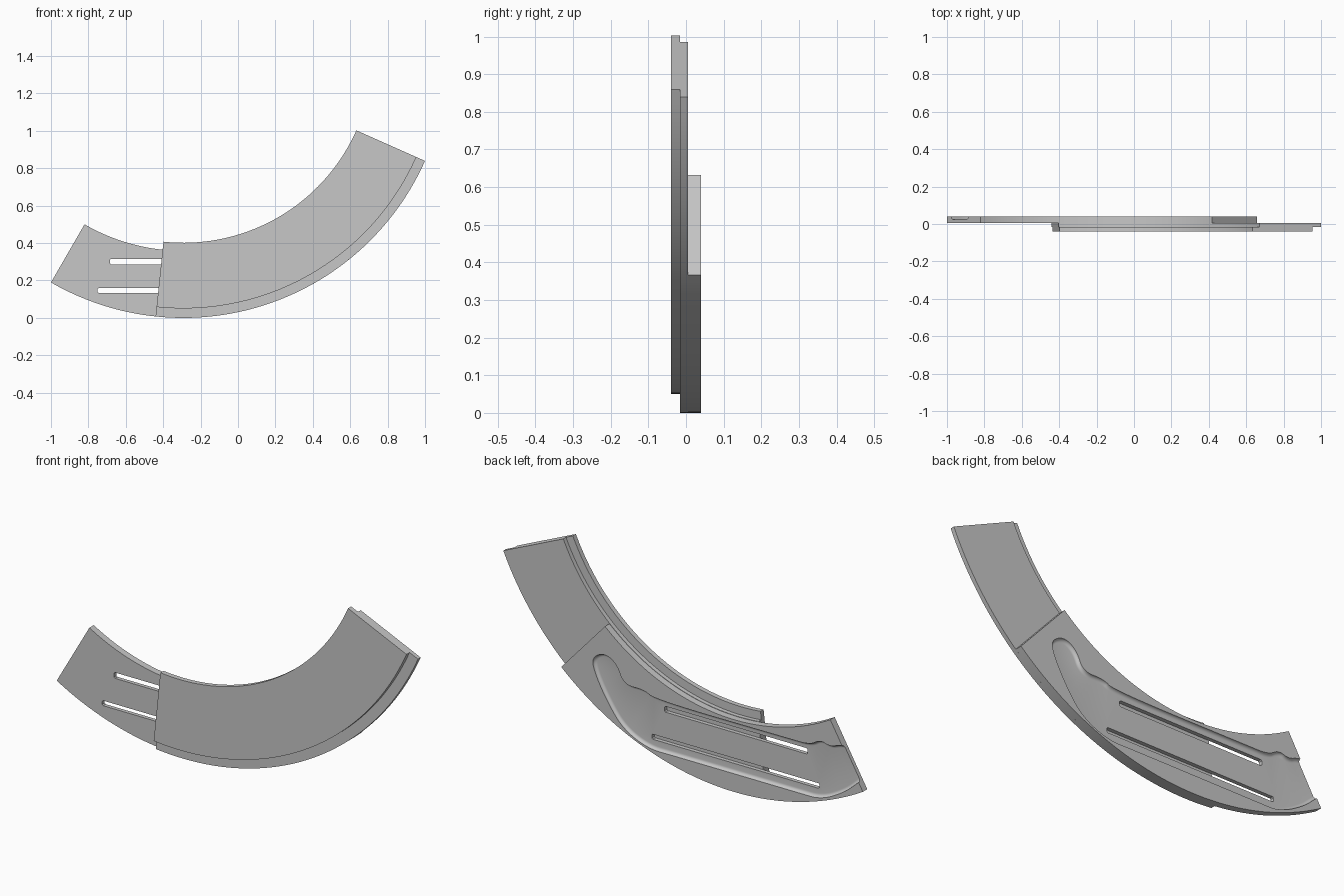
import bpy, bmesh
from math import sin, cos, radians, pi
from mathutils import Vector

if "Cube" in bpy.data.objects:
    bpy.data.objects.remove(bpy.data.objects["Cube"], do_unlink=True)

# Shared arc centre and outer radius
CENTRE = Vector((-0.2926, 1.4147))
OUTER = 1.4147
FRONT, SEAM, MIDDLE, BACK = -0.04, -0.0155, 0.0056, 0.04

grey = bpy.data.materials.new("plain grey")
grey.use_nodes = True
GREY = (0.57, 0.57, 0.57, 1)
grey.diffuse_color = GREY
grey.node_tree.nodes["Principled BSDF"].inputs["Base Color"].default_value = GREY


def sector(r0, r1, start, end, n=56):
    """Ring sector outline; angles in degrees from straight down."""
    angles = [radians(start + (end - start) * i / n) for i in range(n + 1)]
    def point(r, a):
        return CENTRE + r * Vector((sin(a), -cos(a)))
    return [point(r1, a) for a in angles] + [point(r0, a) for a in reversed(angles)]


def rounded(pts, passes=3):
    """Corner cutting on a closed outline."""
    for _ in range(passes):
        pts = [p.lerp(q, t) for p, q in zip(pts, pts[1:] + pts[:1]) for t in (0.25, 0.75)]
    return pts


def inset(pts, d):
    """Move a clockwise outline inwards."""
    out = []
    for i, p in enumerate(pts):
        t = (pts[(i + 1) % len(pts)] - pts[i - 1]).normalized()
        out.append(p + d * Vector((t.y, -t.x)))
    return out


def walls(bm, layers):
    """Skin through (outline, y) layers; returns the first and last edge loops."""
    rings = [[bm.verts.new((p[0], y, p[1])) for p in pts] for pts, y in layers]
    for a, b in zip(rings, rings[1:]):
        for i in range(len(a)):
            j = (i + 1) % len(a)
            bm.faces.new((a[i], a[j], b[j], b[i]))
    return [[bm.edges.get((r[i - 1], r[i])) for i in range(len(r))]
            for r in (rings[0], rings[-1])]


def fill(bm, *loops):
    """Flat face bounded by the first loop, with the others as holes."""
    bmesh.ops.triangle_fill(bm, edges=[e for loop in loops for e in loop], use_beauty=True)


def finish(bm, name):
    bmesh.ops.recalc_face_normals(bm, faces=bm.faces)
    mesh = bpy.data.meshes.new(name)
    bm.to_mesh(mesh)
    bm.free()
    mesh.materials.append(grey)
    ob = bpy.data.objects.new(name, mesh)
    bpy.context.collection.objects.link(ob)
    return ob


def panel(name, r0, r1, y0, y1):
    bm = bmesh.new()
    outline = sector(r0, r1, -6, 66)
    for loop in walls(bm, [(outline, y0), (outline, y1)]):
        fill(bm, loop)
    return finish(bm, name)


# Overlapping front panel and the offset panel behind it
parts = [panel("front_panel", 1.013, 1.364, FRONT, SEAM),
         panel("middle_panel", 1.054, OUTER, SEAM, MIDDLE)]

# Sliding back plate, made too long at its left end and trimmed later
bm = bmesh.new()
outline = sector(1.056, OUTER, -45, 42.2, 72)
plate_front, plate_back = walls(bm, [(outline, MIDDLE), (outline, BACK)])

# Filleted pocket in the back, running past the left end
pocket = rounded([Vector(p) for p in (
    (-1.1, 0.40), (-0.88, 0.392), (-0.82, 0.365), (-0.765, 0.385), (-0.71, 0.346),
    (-0.6, 0.345), (0.15, 0.342), (0.2, 0.375), (0.315, 0.37), (0.35, 0.46),
    (0.42, 0.50), (0.49, 0.46), (0.475, 0.39), (0.41, 0.27), (0.32, 0.15),
    (0.18, 0.088), (0.05, 0.09), (-0.65, 0.09), (-0.77, 0.09), (-0.90, 0.16),
    (-0.975, 0.23), (-1.1, 0.33))])
DEPTH, WIDTH, STEPS = 0.015, 0.016, 6
layers = []
for k in range(STEPS + 1):
    a = k / STEPS * pi / 2
    layers.append((inset(pocket, WIDTH * (1 - cos(a))), BACK - DEPTH * sin(a)))
pocket_rim, pocket_floor = walls(bm, layers)

# Two guide slots through the plate
floor_holes, front_holes = [], []
c = 0.005
for x0, x1, z, h in ((-0.685, 0.10, 0.301, 0.0145), (-0.75, 0.17, 0.146, 0.0125)):
    slot = [(x0, z - h + c), (x0 + c, z - h), (x1 - c, z - h), (x1, z - h + c),
            (x1, z + h - c), (x1 - c, z + h), (x0 + c, z + h), (x0, z + h - c)]
    near, far = walls(bm, [(slot, MIDDLE), (slot, BACK - DEPTH)])
    front_holes.append(near)
    floor_holes.append(far)

fill(bm, plate_front, *front_holes)
fill(bm, plate_back, pocket_rim)
fill(bm, pocket_floor, *floor_holes)

# Trim the left end square to the arc and close it
end = radians(-30)
trim = bmesh.ops.bisect_plane(
    bm, geom=bm.verts[:] + bm.edges[:] + bm.faces[:], clear_outer=True,
    plane_co=(CENTRE.x, 0, CENTRE.y), plane_no=(-cos(end), 0, -sin(end)))
fill(bm, [e for e in trim["geom_cut"] if isinstance(e, bmesh.types.BMEdge)])
parts.append(finish(bm, "back_plate"))

# Smooth curves, sharp edges
bpy.ops.object.select_all(action="DESELECT")
for ob in parts:
    ob.select_set(True)
bpy.context.view_layer.objects.active = parts[0]
bpy.ops.object.shade_smooth_by_angle(angle=radians(30))
